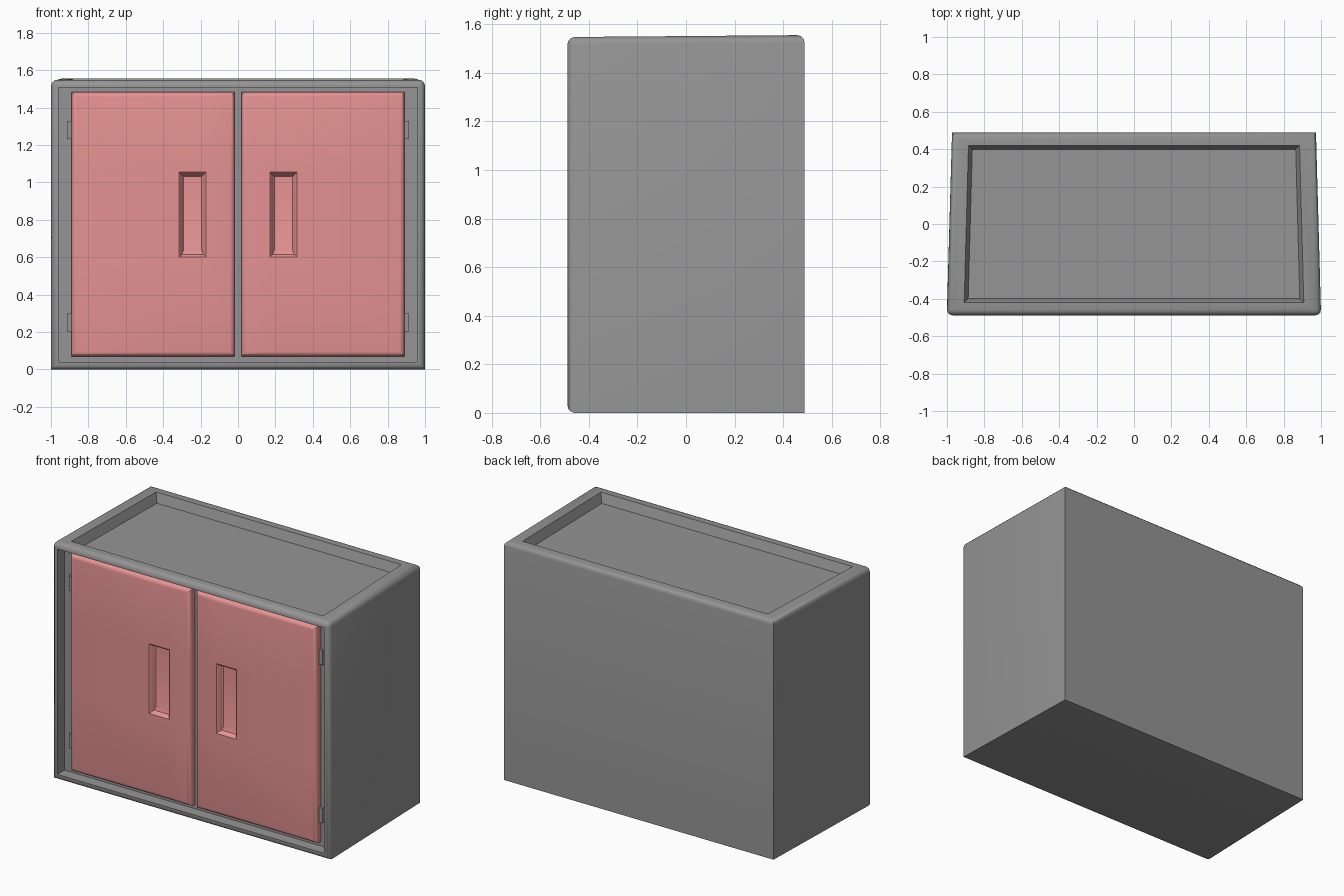
import bpy, bmesh, math
from mathutils import Matrix, Vector

if "Cube" in bpy.data.objects:
    bpy.data.objects.remove(bpy.data.objects["Cube"])


def material(name, color):
    m = bpy.data.materials.new(name)
    m.use_nodes = True
    m.diffuse_color = color
    m.node_tree.nodes["Principled BSDF"].inputs["Base Color"].default_value = color
    return m


GREY = material("cabinet grey", (0.30, 0.30, 0.30, 1))
PINK = material("door pink", (0.79, 0.29, 0.29, 1))


def box(lo, hi):
    lo, hi = Vector(lo), Vector(hi)
    bm = bmesh.new()
    bmesh.ops.create_cube(bm, size=1, matrix=Matrix.Translation((lo + hi) / 2)
                          @ Matrix.Diagonal((*(hi - lo), 1)))
    return bm


def bevel(bm, rule, width, segments):
    edges = [e for e in bm.edges if rule(e)]
    bmesh.ops.bevel(bm, geom=edges, offset=width, segments=segments,
                    profile=0.5, affect='EDGES', clamp_overlap=True)


def facing(bm, direction):
    """Largest face pointing in a direction."""
    bm.normal_update()
    d = Vector(direction)
    return max((f for f in bm.faces if f.normal.dot(d) > 0.95),
               key=lambda f: f.calc_area())


def inset(bm, face, thickness, depth):
    bmesh.ops.inset_region(bm, faces=[face], thickness=thickness, depth=depth,
                           use_even_offset=True)


def finish(bm, name, mat):
    bmesh.ops.recalc_face_normals(bm, faces=bm.faces)
    mesh = bpy.data.meshes.new(name)
    bm.to_mesh(mesh)
    bm.free()
    obj = bpy.data.objects.new(name, mesh)
    bpy.context.collection.objects.link(obj)
    mesh.materials.append(mat)
    bpy.ops.object.select_all(action='DESELECT')
    obj.select_set(True)
    bpy.context.view_layer.objects.active = obj
    bpy.ops.object.shade_smooth_by_angle(angle=math.radians(35))


# Cabinet body, slightly narrower at the back, rounded at front and top
FRONT, BACK, TOP = -0.488, 0.488, 1.555
bm = box((-1, FRONT, 0), (1, BACK, TOP))
for v in bm.verts:
    if v.co.y > 0:
        v.co.x *= 0.973
    elif v.co.z > 1:
        v.co.z -= 0.008
bevel(bm, lambda e: all(v.co.y < 0 for v in e.verts)
      or all(v.co.z > 1 for v in e.verts), 0.03, 3)

# Front rim, recessed face frame and the pocket behind the doors
face = facing(bm, (0, -1, 0))
inset(bm, face, 0.009, 0)
inset(bm, face, 0.002, -0.07)
inset(bm, face, 0.085, 0)
inset(bm, face, 0.001, -0.10)

# Sunken tray in the top
face = facing(bm, (0, 0, 1))
inset(bm, face, 0.04, 0)
for v in face.verts:
    back = v.co.y > 0
    v.co.x = math.copysign(0.885 if back else 0.908, v.co.x)
    v.co.y = math.copysign(0.42, v.co.y)
inset(bm, face, 0.021, -0.06)
finish(bm, "cabinet_body", GREY)

# Divider between the doors
finish(box((-0.04, -0.418, 0.08), (0.04, -0.31, 1.465)), "centre_stile", GREY)

for side, s in (("left", 1), ("right", -1)):
    # Door with rounded front edges
    xs = sorted((s * 0.0175, s * 0.89))
    bm = box((xs[0], -0.465, 0.07), (xs[1], -0.33, 1.483))
    bevel(bm, lambda e: all(v.co.y < -0.4 for v in e.verts), 0.026, 4)

    # Sunken finger pull
    h0, h1, z0, z1 = 0.17, 0.315, 0.60, 1.055
    for co, no in (((s * h0, 0, 0), (1, 0, 0)), ((s * h1, 0, 0), (1, 0, 0)),
                   ((0, 0, z0), (0, 0, 1)), ((0, 0, z1), (0, 0, 1))):
        bmesh.ops.bisect_plane(bm, geom=bm.verts[:] + bm.edges[:] + bm.faces[:],
                               plane_co=co, plane_no=no)
    bm.normal_update()
    pull = next(f for f in bm.faces if f.normal.y < -0.9
                and h0 < s * f.calc_center_median().x < h1
                and z0 < f.calc_center_median().z < z1)
    for thickness, depth in ((0.009, -0.008), (0.006, -0.022), (0.009, -0.008)):
        inset(bm, pull, thickness, depth)
    for v in pull.verts:
        if v.co.z < 0.8:
            v.co.z += 0.015
    finish(bm, side + "_door", PINK)

    # Hinges
    for level, z in (("lower", 0.25), ("upper", 1.28)):
        hx = sorted((s * 0.88, s * 0.914))
        bm = box((hx[0], -0.436, z - 0.048), (hx[1], -0.41, z + 0.048))
        finish(bm, f"{side}_{level}_hinge", GREY)
